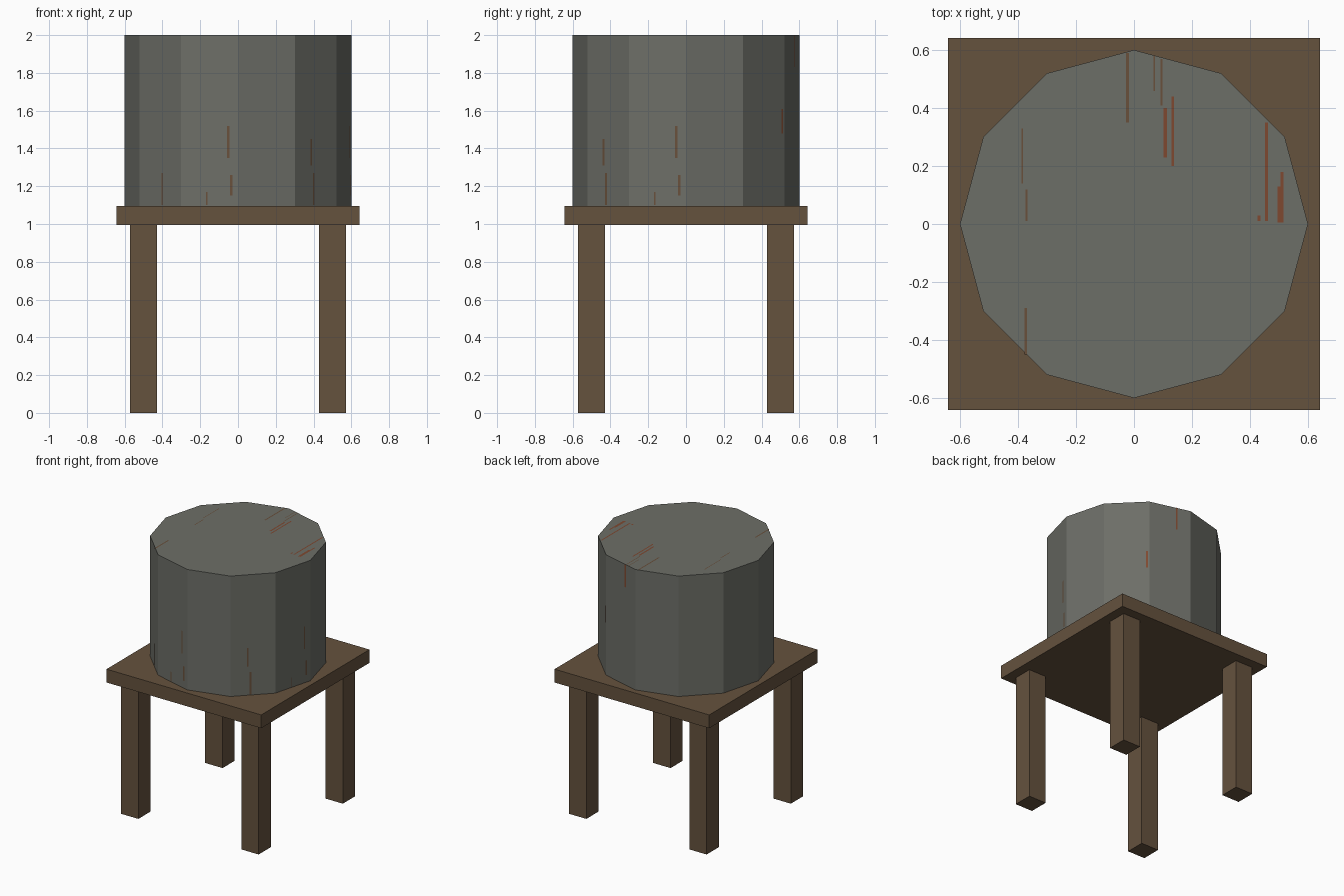
import bpy, bmesh, math

if "Cube" in bpy.data.objects:
    bpy.data.objects.remove(bpy.data.objects["Cube"])

def material(name, rgb):
    m = bpy.data.materials.new(name)
    m.diffuse_color = (*rgb, 1)
    m.use_nodes = True
    m.node_tree.nodes["Principled BSDF"].inputs["Base Color"].default_value = m.diffuse_color
    return m

METAL = material("weathered grey metal", (0.152, 0.156, 0.136))
WOOD = material("dark brown wood", (0.130, 0.084, 0.048))
RUST = material("red rust", (0.210, 0.066, 0.030))
STAIN = material("brown stain", (0.140, 0.080, 0.044))

def box(name, x0, x1, y0, y1, z0, z1, mat):
    bpy.ops.mesh.primitive_cube_add(size=1, location=((x0 + x1) / 2, (y0 + y1) / 2, (z0 + z1) / 2))
    o = bpy.context.object
    o.name = name
    o.scale = (x1 - x0, y1 - y0, z1 - z0)
    o.data.materials.append(mat)

# Stand: four legs and a square platform
LEG, H = 0.5, 0.072
for side, sx in (("left", -1), ("right", 1)):
    for end, sy in (("front", -1), ("back", 1)):
        x, y = sx * LEG, sy * LEG
        box(f"{end}_{side}_leg", x - H, x + H, y - H, y + H, 0, 0.995, WOOD)
box("platform", -0.643, 0.643, -0.643, 0.643, 0.995, 1.095, WOOD)

# Twelve-sided tank, with corners on the x and y axes
R, Z0, Z1 = 0.601, 1.095, 2.0
bm = bmesh.new()
bmesh.ops.create_cone(bm, cap_ends=True, segments=12, radius1=R, radius2=R, depth=Z1 - Z0)
bmesh.ops.translate(bm, vec=(0, 0, (Z0 + Z1) / 2), verts=bm.verts)
me = bpy.data.meshes.new("tank")
bm.to_mesh(me)
bm.free()
me.materials.append(METAL)
bpy.context.collection.objects.link(bpy.data.objects.new("tank", me))

def streaks(name, quads, mat):
    bm = bmesh.new()
    for q in quads:
        bm.faces.new([bm.verts.new(p) for p in q])
    me = bpy.data.meshes.new(name)
    bm.to_mesh(me)
    bm.free()
    me.materials.append(mat)
    bpy.context.collection.objects.link(bpy.data.objects.new(name, me))

def wall(az, z0, z1, w=0.012):
    # vertical strip lying on the facet that holds this azimuth
    mid = math.radians(math.floor(az / 30) * 30 + 15)
    d = R * math.cos(math.radians(15))
    u = d * math.tan(math.radians(az) - mid)
    c, s, d = math.cos(mid), math.sin(mid), d + 0.002
    a, b = [(d * c - t * s, d * s + t * c) for t in (u - w / 2, u + w / 2)]
    return [(*a, z0), (*b, z0), (*b, z1), (*a, z1)]

def lid(x, y0, y1, w=0.01):
    z = Z1 + 0.001
    return [(x - w / 2, y0, z), (x + w / 2, y0, z), (x + w / 2, y1, z), (x - w / 2, y1, z)]

# Stains running down the wall
streaks("wall_stains", [
    wall(-95, 1.35, 1.52), wall(-93.4, 1.15, 1.26), wall(-106.5, 1.1, 1.17, 0.008),
    wall(-133.6, 1.1, 1.27), wall(-46.6, 1.1, 1.27), wall(-48.5, 1.31, 1.45),
    wall(-5, 1.35, 1.52), wall(-3.4, 1.15, 1.26), wall(-16.5, 1.1, 1.17, 0.008)], STAIN)
streaks("wall_rust", [wall(58.5, 1.48, 1.61), wall(80, 1.83, 2.0)], RUST)

# Streaks on the lid
streaks("lid_stains", [
    lid(-0.022, 0.35, 0.59), lid(0.07, 0.46, 0.58, 0.005), lid(0.095, 0.41, 0.57, 0.006),
    lid(-0.386, 0.14, 0.33, 0.006), lid(-0.371, 0.01, 0.12, 0.006),
    lid(-0.374, -0.45, -0.29)], STAIN)
streaks("lid_rust", [
    lid(0.108, 0.23, 0.40, 0.012), lid(0.134, 0.20, 0.44), lid(0.458, 0.01, 0.35),
    lid(0.432, 0.01, 0.03), lid(0.501, 0.005, 0.13), lid(0.511, 0.005, 0.18)], RUST)
